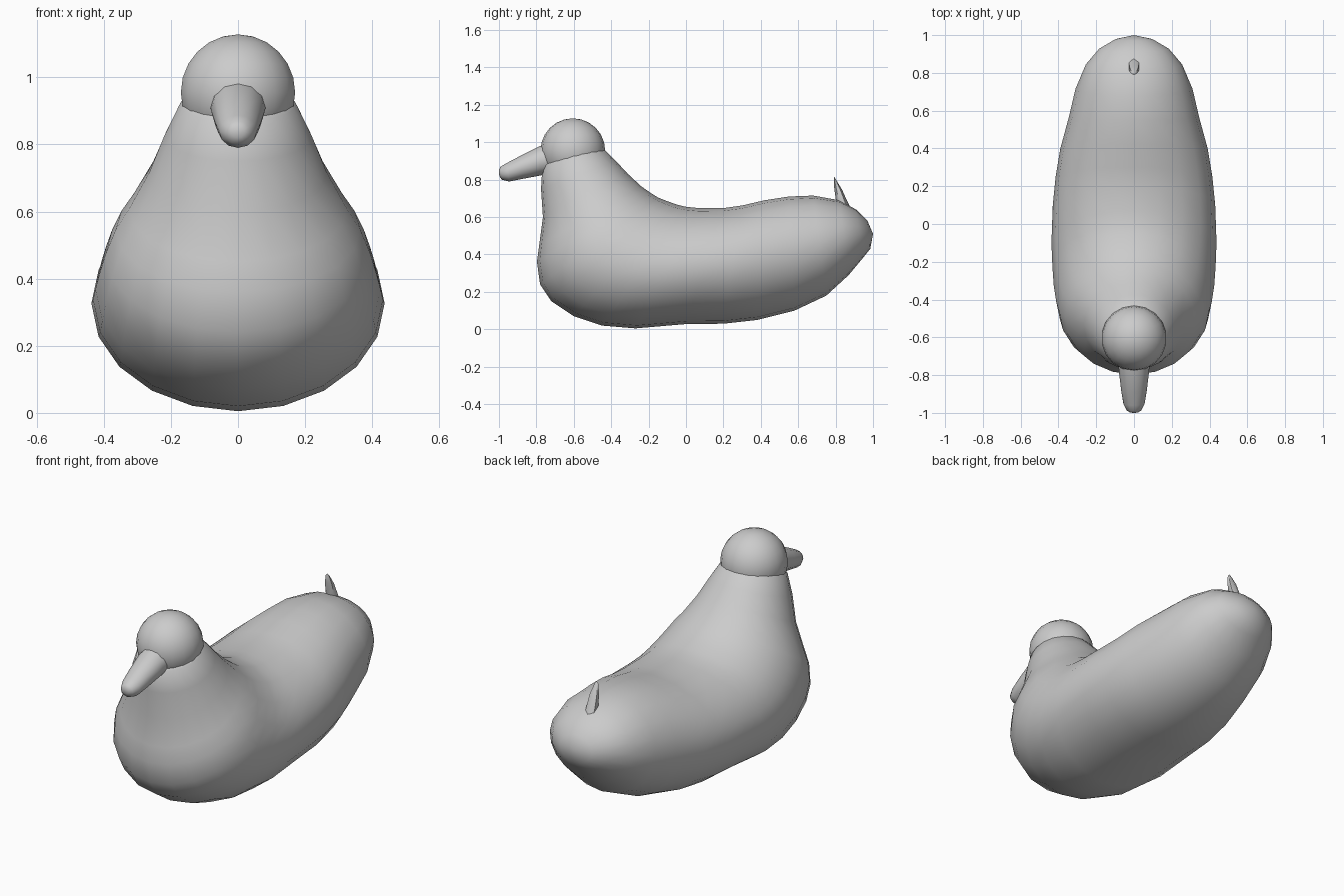
import bpy, bmesh
from math import sin, cos, pi

if "Cube" in bpy.data.objects:
    bpy.data.objects.remove(bpy.data.objects["Cube"])


def loft(name, sections, sides, tip=None, sharp=60):
    """Each section: (y1, z1, y2, z2, half_width), an ellipse across that line."""
    bm = bmesh.new()
    rings = []
    for y1, z1, y2, z2, w in sections:
        ring = []
        for i in range(sides):
            a = 2 * pi * i / sides
            t = (1 - cos(a)) / 2
            ring.append(bm.verts.new((w * sin(a), y1 + (y2 - y1) * t, z1 + (z2 - z1) * t)))
        rings.append(ring)
    for r, s in zip(rings, rings[1:]):
        for i in range(sides):
            j = (i + 1) % sides
            bm.faces.new((r[i], r[j], s[j], s[i]))
    bm.faces.new(rings[0])
    if tip:
        v = bm.verts.new(tip)
        for i in range(sides):
            bm.faces.new((rings[-1][i], rings[-1][(i + 1) % sides], v))
    else:
        bm.faces.new(rings[-1])
    bmesh.ops.recalc_face_normals(bm, faces=bm.faces)
    me = bpy.data.meshes.new(name)
    bm.to_mesh(me)
    bm.free()
    ob = bpy.data.objects.new(name, me)
    bpy.context.collection.objects.link(ob)
    smooth(ob, sharp)
    return ob


def smooth(ob, angle):
    bpy.ops.object.select_all(action='DESELECT')
    ob.select_set(True)
    bpy.context.view_layer.objects.active = ob
    bpy.ops.object.shade_smooth_by_angle(angle=angle * pi / 180)


# Body: sections fan from the neck round the chest and back to the rump
loft("body", [
    (-.74, .90, -.475, .98, .15),
    (-.768, .87, -.44, .965, .175),
    (-.775, .75, -.375, .90, .22),
    (-.765, .60, -.31, .83, .265),
    (-.785, .45, -.24, .765, .325),
    (-.797, .36, -.19, .73, .365),
    (-.78, .24, -.15, .705, .395),
    (-.72, .15, -.10, .685, .412),
    (-.60, .07, -.05, .667, .425),
    (-.45, .02, 0, .655, .432),
    (-.27, .005, .07, .648, .437),
    (0, .028, .20, .648, .43),
    (.20, .03, .30, .662, .415),
    (.38, .05, .42, .69, .39),
    (.58, .10, .55, .71, .345),
    (.75, .18, .68, .715, .31),
    (.87, .29, .82, .69, .255),
    (.945, .38, .91, .64, .185),
    (.985, .43, .97, .58, .10),
], 20, tip=(0, 1.0, .51))

# Head
bpy.ops.mesh.primitive_uv_sphere_add(segments=18, ring_count=12, radius=.173,
                                     location=(0, -.605, .955))
head = bpy.context.object
head.name = "head"
smooth(head, 60)

# Beak: rounded taper sloping down
loft("beak", [
    (-.70, .84, -.70, 1.0, .085),
    (-.775, .823, -.785, .978, .08),
    (-.87, .805, -.89, .925, .068),
    (-.945, .79, -.96, .888, .056),
    (-.985, .80, -.99, .87, .038),
    (-.998, .82, -.999, .855, .02),
], 12, tip=(0, -1.0, .838))

# Upturned tail feather
loft("tail_feather", [
    (.81, .64, .885, .64, .032),
    (.80, .70, .862, .685, .03),
    (.792, .76, .835, .745, .025),
    (.79, .805, .805, .795, .012),
], 6, tip=(0, .793, .815))
